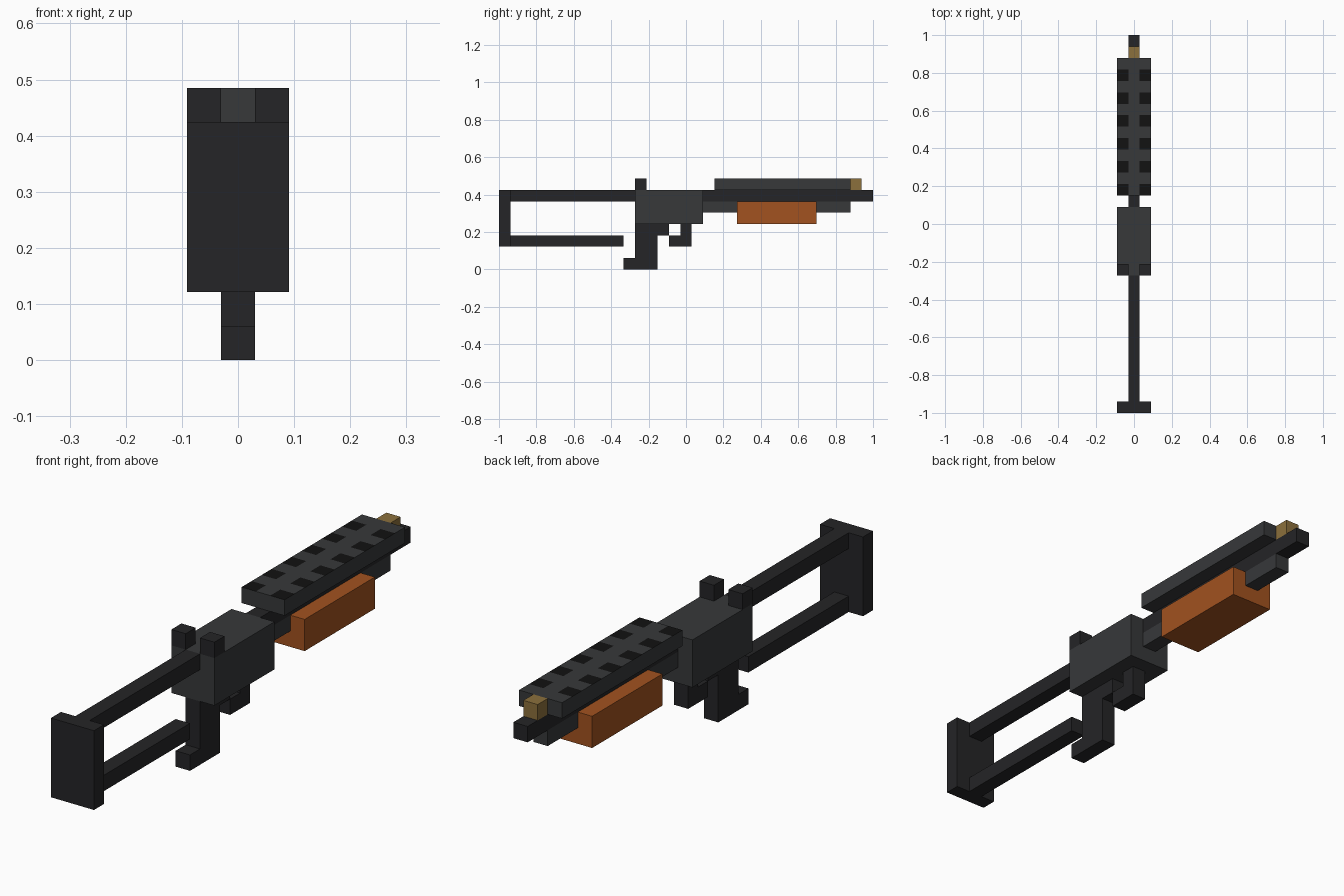
import bpy, bmesh
from mathutils import Matrix, Vector

if "Cube" in bpy.data.objects:
    bpy.data.objects.remove(bpy.data.objects["Cube"])

V = 2 / 33  # one voxel; the model is 33 voxels long


def material(name, rgb):
    m = bpy.data.materials.new(name)
    m.diffuse_color = (*rgb, 1)
    m.use_nodes = True
    m.node_tree.nodes["Principled BSDF"].inputs["Base Color"].default_value = m.diffuse_color
    return m


black = material("black_steel", (0.018, 0.018, 0.020))
grey = material("grey_steel", (0.038, 0.040, 0.042))
hole = material("vent_black", (0.006, 0.006, 0.006))
wood = material("orange_wood", (0.36, 0.085, 0.014))
brass = material("brass", (0.26, 0.16, 0.045))


def finish(name, bm, *mats):
    mesh = bpy.data.meshes.new(name)
    bmesh.ops.recalc_face_normals(bm, faces=bm.faces)
    bm.to_mesh(mesh)
    bm.free()
    for m in mats:
        mesh.materials.append(m)
    ob = bpy.data.objects.new(name, mesh)
    bpy.context.collection.objects.link(ob)
    return ob


def box(name, y, z, mat, x=(-0.5, 0.5)):
    """Box from voxel ranges; y counts from the back of the stock."""
    bm = bmesh.new()
    size = Vector((x[1] - x[0], y[1] - y[0], z[1] - z[0])) * V
    mid = Vector((sum(x) / 2, sum(y) / 2 - 16.5, sum(z) / 2)) * V
    bmesh.ops.create_cube(bm, size=1,
                          matrix=Matrix.Translation(mid) @ Matrix.Diagonal((*size, 1)))
    return finish(name, bm, mat)


def side_profile(name, points, mat):
    """One-voxel-thick plate from a (y, z) outline."""
    bm = bmesh.new()
    face = bm.faces.new([bm.verts.new((-V / 2, (y - 16.5) * V, z * V)) for y, z in points])
    ext = bmesh.ops.extrude_face_region(bm, geom=[face])["geom"]
    bmesh.ops.translate(bm, vec=(V, 0, 0),
                        verts=[g for g in ext if isinstance(g, bmesh.types.BMVert)])
    return finish(name, bm, mat)


WIDE = (-1.5, 1.5)

# Folding stock
box("butt_plate", (0, 1), (2, 7), black, WIDE)
box("stock_upper_rod", (1, 12), (6, 7), black)
box("stock_lower_rod", (1, 11), (2, 3), black)

# Receiver with grip and trigger guard
box("receiver", (12, 18), (4, 7), grey, WIDE)
side_profile("pistol_grip", [(11, 0), (14, 0), (14, 3), (15, 3), (15, 4),
                             (12, 4), (12, 1), (11, 1)], black)
side_profile("trigger_guard", [(15, 2), (17, 2), (17, 4), (16, 4), (16, 3), (15, 3)], black)
for side, x in (("left", -1.5), ("right", 0.5)):
    box(f"rear_sight_{side}", (12, 13), (7, 8), black, (x, x + 1))

# Barrel, magazine tube, pump and front bead
box("barrel", (18, 33), (6, 7), black)
box("magazine_tube", (18, 31), (5, 6), grey)
box("pump_grip", (21, 28), (4, 6), wood, WIDE)
box("front_bead", (31, 32), (7, 8), brass)

# Heat shield: 3 x 12 grid with dark vents on alternate outer cells
bm = bmesh.new()
bmesh.ops.create_grid(bm, x_segments=3, y_segments=12, size=1,
                      matrix=Matrix.Translation((0, 8.5 * V, 8 * V))
                      @ Matrix.Diagonal((1.5 * V, 6 * V, 1, 1)))
ext = bmesh.ops.extrude_face_region(bm, geom=bm.faces[:])["geom"]
lower = [g for g in ext if isinstance(g, bmesh.types.BMVert)]
bmesh.ops.translate(bm, vec=(0, 0, -V), verts=lower)
for f in bm.faces:
    c = f.calc_center_median()
    row = int(c.y / V + 16.5) - 19
    if c.z > 7.9 * V and abs(c.x) > 0.5 * V and row % 2 == 0:
        f.material_index = 1
finish("heat_shield", bm, grey, hole)
